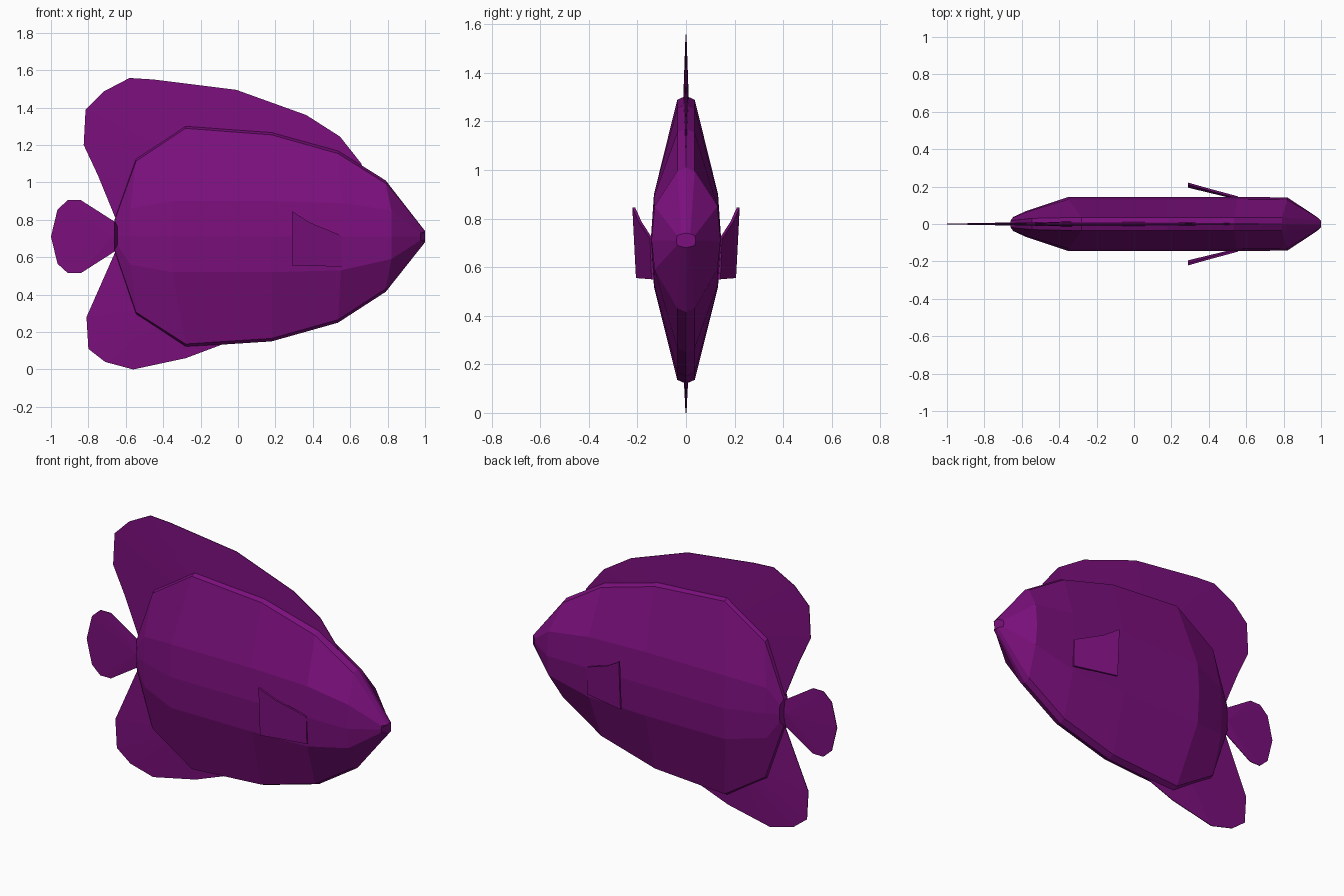
import bpy, bmesh

purple = bpy.data.materials.new("purple")
purple.diffuse_color = (0.20, 0.005, 0.205, 1)


def build(name, verts, faces):
    mesh = bpy.data.meshes.new(name)
    bm = bmesh.new()
    vs = [bm.verts.new(v) for v in verts]
    for f in faces:
        bm.faces.new([vs[i] for i in f])
    bmesh.ops.recalc_face_normals(bm, faces=bm.faces)
    bm.to_mesh(mesh)
    bm.free()
    mesh.materials.append(purple)
    obj = bpy.data.objects.new(name, mesh)
    bpy.context.collection.objects.link(obj)
    return obj


# Body: ten-sided rings lofted from tail to nose
# rim x, flank x, bottom, lower band, upper band, top, rim half width, flank half width
stations = [
    (-0.66, -0.645, 0.635, 0.665, 0.765, 0.80, 0.018, 0.038),
    (-0.545, -0.575, 0.29, 0.56, 0.86, 1.13, 0.03, 0.07),
    (-0.28, -0.35, 0.12, 0.52, 0.90, 1.305, 0.036, 0.145),
    (0.18, 0.18, 0.15, 0.52, 0.90, 1.27, 0.036, 0.145),
    (0.535, 0.55, 0.25, 0.53, 0.89, 1.17, 0.036, 0.145),
    (0.79, 0.82, 0.415, 0.59, 0.85, 1.01, 0.036, 0.142),
    (1.0, 0.975, 0.68, 0.69, 0.73, 0.74, 0.018, 0.04),
]
verts, faces = [], []
for rx, fx, bot, low, up, top, rw, fw in stations:
    drop = 0.016 if rw > 0.02 else 0.004
    side = [(rx, rw, top - drop), (fx, fw * 0.91, up), (fx, fw, 0.71),
            (fx, fw * 0.91, low), (rx, rw, bot + drop)]
    verts += [(rx, 0, top)] + side + [(rx, 0, bot)]
    verts += [(x, -y, z) for x, y, z in reversed(side)]
n = 12
for s in range(len(stations) - 1):
    for i in range(n):
        j = (i + 1) % n
        faces.append((s * n + i, s * n + j, (s + 1) * n + j, (s + 1) * n + i))
faces += [tuple(range(n)), tuple(range(len(verts) - n, len(verts)))]
build("body", verts, faces)


def fin(name, outline, root, thick=0.02, edge=0.002):
    """Thin fin, thickest at its root and tapering to the rim."""
    k = len(outline)
    v = [(x, edge, z) for x, z in outline] + [(x, -edge, z) for x, z in outline]
    v += [(root[0], thick, root[1]), (root[0], -thick, root[1])]
    f = []
    for i in range(k):
        j = (i + 1) % k
        f += [(i, j, 2 * k), (k + j, k + i, 2 * k + 1), (i, k + i, k + j, j)]
    build(name, v, f)


# Median fins
fin("dorsal_fin", [(-0.62, 0.74), (-0.66, 0.82), (-0.75, 1.04), (-0.825, 1.20),
                   (-0.815, 1.39), (-0.72, 1.485), (-0.58, 1.558), (-0.45, 1.55),
                   (-0.01, 1.495), (0.365, 1.36), (0.545, 1.245), (0.66, 1.10),
                   (0.68, 1.0)], (-0.1, 1.05))
fin("anal_fin", [(-0.62, 0.70), (-0.66, 0.62), (-0.81, 0.28), (-0.80, 0.11),
                 (-0.71, 0.04), (-0.56, 0.0), (-0.28, 0.06), (-0.08, 0.135),
                 (0.05, 0.20)], (-0.3, 0.35))
fin("tail_fin", [(-0.63, 0.78), (-0.66, 0.79), (-0.84, 0.905), (-0.91, 0.905),
                 (-0.965, 0.855), (-1.0, 0.71), (-0.965, 0.565), (-0.91, 0.515),
                 (-0.84, 0.515), (-0.66, 0.63), (-0.63, 0.64)], (-0.67, 0.71), 0.008)

# Side fins: flared slabs, mirrored left and right
flap = [(0.29, 0.215, 0.845), (0.385, 0.188, 0.785), (0.555, 0.142, 0.715),
        (0.555, 0.136, 0.55), (0.29, 0.20, 0.555)]
for name, s in (("left_side_fin", 1), ("right_side_fin", -1)):
    v = [(x, s * (y + 0.006), z) for x, y, z in flap]
    v += [(x, s * (y - 0.006), z) for x, y, z in flap]
    f = [(0, 1, 2, 3, 4), (9, 8, 7, 6, 5)]
    f += [(i, 5 + i, 5 + (i + 1) % 5, (i + 1) % 5) for i in range(5)]
    build(name, v, f)
